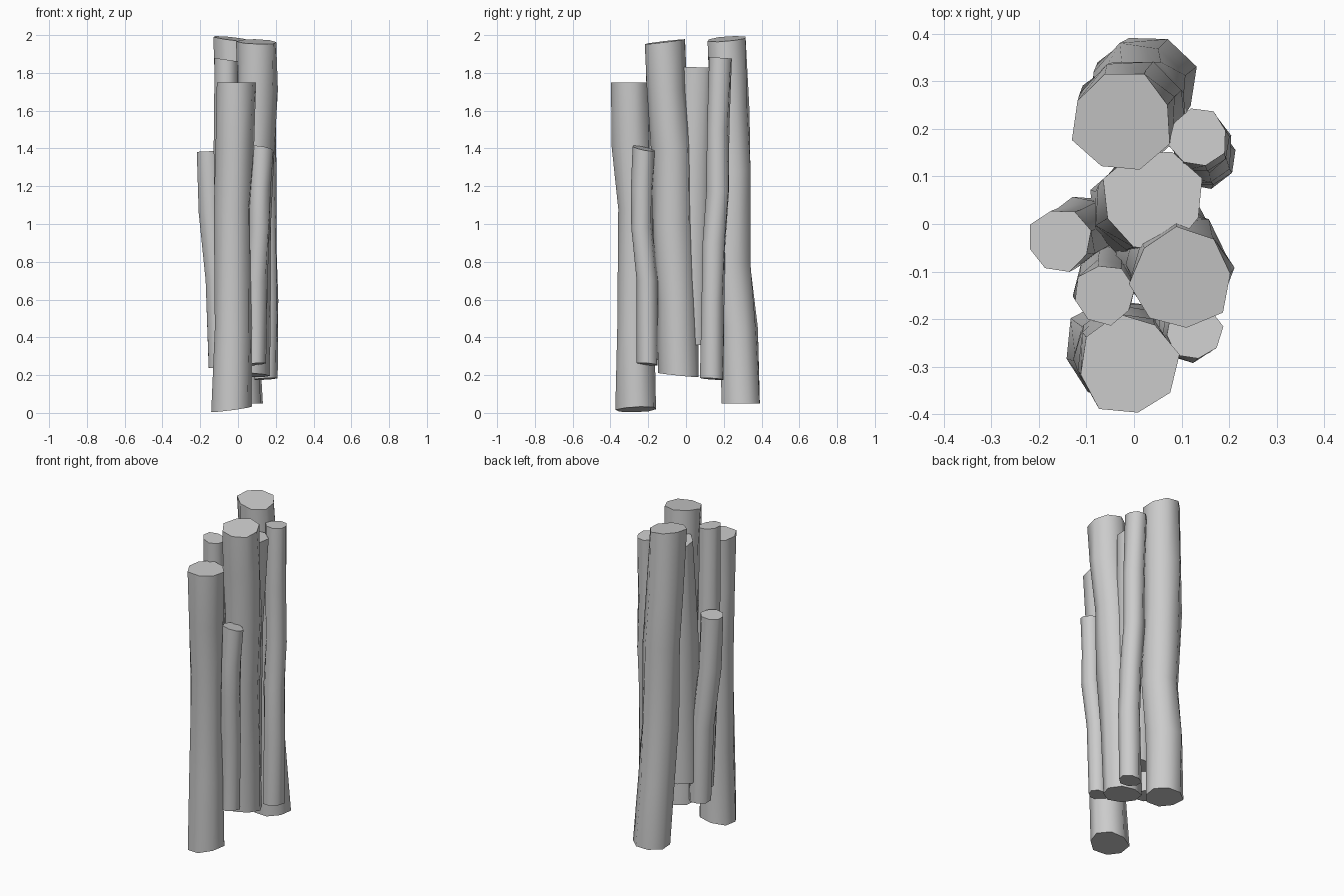
import bpy
import bmesh
import math
from mathutils import Vector

default_cube = bpy.data.objects.get("Cube")
if default_cube:
    bpy.data.objects.remove(default_cube, do_unlink=True)

# One plain grey for every log
grey = bpy.data.materials.new("pale_grey_wood")
grey.use_nodes = True
colour = (0.6, 0.6, 0.6, 1.0)
grey.diffuse_color = colour
shader = grey.node_tree.nodes["Principled BSDF"]
shader.inputs["Base Color"].default_value = colour
shader.inputs["Roughness"].default_value = 0.8


def make_log(name, path, turn=0.0, top_tilt=(0, 0), base_tilt=(0, 0), sides=8):
    """Loft an uneven log through (x, y, z, radius) points, with flat sawn ends."""
    bm = bmesh.new()
    rings = []
    last = len(path) - 1
    for level, (x, y, z, radius) in enumerate(path):
        tilt = base_tilt if level == 0 else top_tilt if level == last else (0, 0)
        ring = []
        for side in range(sides):
            angle = turn + math.tau * side / sides
            reach = radius * (1 + 0.05 * math.sin(3 * angle + 2 * level))
            dx, dy = reach * math.cos(angle), reach * math.sin(angle)
            dz = dx * tilt[0] + dy * tilt[1]
            ring.append(bm.verts.new(Vector((x + dx, y + dy, z + dz))))
        rings.append(ring)
    for low, high in zip(rings, rings[1:]):
        for i in range(sides):
            j = (i + 1) % sides
            bm.faces.new((low[i], low[j], high[j], high[i]))
    bm.faces.new(list(reversed(rings[0])))
    bm.faces.new(rings[-1])
    bmesh.ops.recalc_face_normals(bm, faces=bm.faces[:])

    mesh = bpy.data.meshes.new(name)
    bm.to_mesh(mesh)
    bm.free()
    mesh.materials.append(grey)
    log = bpy.data.objects.new(name, mesh)
    bpy.context.collection.objects.link(log)
    bpy.ops.object.select_all(action="DESELECT")
    log.select_set(True)
    bpy.context.view_layer.objects.active = log
    bpy.ops.object.shade_smooth_by_angle(angle=math.radians(60))


# Thick logs
make_log("front_log", [
    (-0.037, -0.262, 0.018, 0.11), (-0.027, -0.27, 0.45, 0.1),
    (-0.028, -0.264, 1.08, 0.097), (-0.018, -0.288, 1.42, 0.104),
    (-0.012, -0.296, 1.75, 0.106)],
    turn=0.2, base_tilt=(0.13, 0.04))
make_log("back_log", [
    (0.026, 0.292, 0.05, 0.108), (0.008, 0.276, 0.45, 0.106),
    (0.01, 0.24, 0.8, 0.106), (-0.005, 0.243, 1.28, 0.108),
    (-0.018, 0.23, 1.6, 0.108), (-0.025, 0.215, 1.98, 0.107)],
    turn=0.35, top_tilt=(-0.12, 0.08))
make_log("left_middle_log", [
    (0.06, -0.035, 0.2, 0.108), (0.062, -0.048, 0.6, 0.108),
    (0.072, -0.07, 1.0, 0.108), (0.088, -0.075, 1.4, 0.106),
    (0.1, -0.103, 1.71, 0.107), (0.1, -0.115, 1.965, 0.107)],
    turn=0.1, top_tilt=(-0.03, 0.12), base_tilt=(-0.03, -0.1))
make_log("core_log", [
    (0.01, 0.03, 0.36, 0.105), (0.015, 0.03, 0.8, 0.107),
    (0.022, 0.04, 1.3, 0.107), (0.04, 0.052, 1.83, 0.108)],
    turn=0.4, top_tilt=(0, -0.04))

# Thin logs
make_log("left_back_stick", [
    (0.146, 0.138, 0.18, 0.064), (0.152, 0.14, 0.6, 0.062),
    (0.146, 0.148, 0.9, 0.062), (0.143, 0.17, 1.17, 0.062),
    (0.14, 0.168, 1.5, 0.061), (0.135, 0.182, 1.88, 0.062)],
    turn=0.25, top_tilt=(0, -0.06), base_tilt=(0.06, -0.07))
make_log("left_front_stick", [
    (0.092, -0.203, 0.258, 0.056), (0.098, -0.206, 0.7, 0.058),
    (0.113, -0.234, 0.98, 0.057), (0.115, -0.232, 1.18, 0.058),
    (0.126, -0.225, 1.4, 0.06)],
    turn=0.15, top_tilt=(-0.15, -0.2), base_tilt=(0.1, -0.1))
make_log("right_stick", [
    (-0.094, -0.006, 0.235, 0.066), (-0.108, -0.01, 0.7, 0.067),
    (-0.142, -0.03, 1.06, 0.066), (-0.156, -0.034, 1.385, 0.067)],
    turn=0.3, top_tilt=(0.05, 0), base_tilt=(-0.05, 0))
make_log("right_front_stick", [
    (-0.05, -0.1, 0.28, 0.064), (-0.058, -0.115, 0.8, 0.064),
    (-0.063, -0.138, 1.4, 0.064), (-0.062, -0.148, 1.87, 0.064)],
    turn=0.2, top_tilt=(-0.15, 0))
